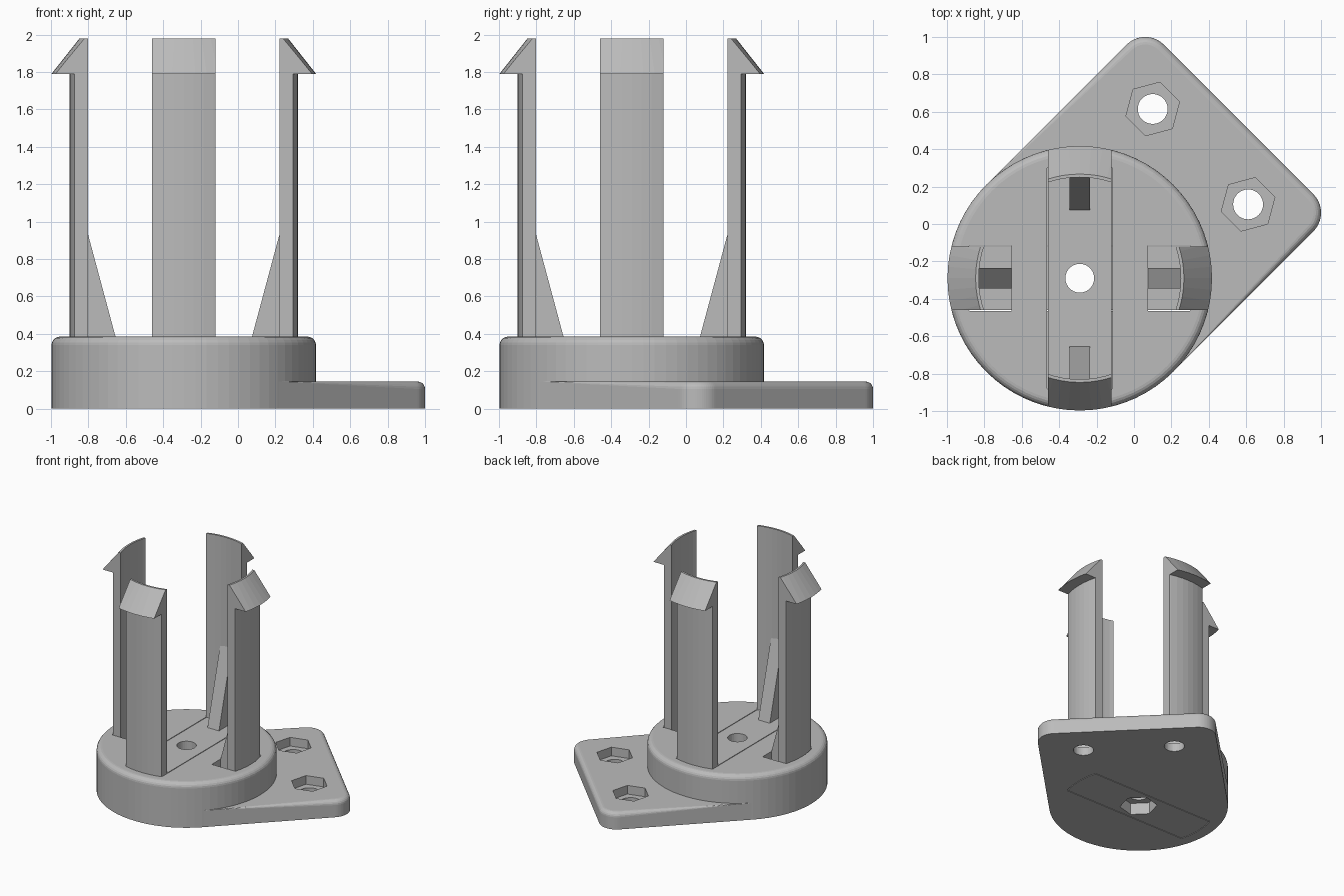
import bpy, bmesh, math
from mathutils import Vector, Matrix

if "Cube" in bpy.data.objects:
    bpy.data.objects.remove(bpy.data.objects["Cube"])

C = -0.29          # disc centre in x and y
SEG = 72
HALF = 0.17        # half width of the clip strips

grey = bpy.data.materials.new("plain grey")
grey.diffuse_color = (0.5, 0.5, 0.5, 1)
grey.use_nodes = True
grey.node_tree.nodes["Principled BSDF"].inputs["Base Color"].default_value = grey.diffuse_color


def finish(bm, name):
    bmesh.ops.recalc_face_normals(bm, faces=bm.faces)
    me = bpy.data.meshes.new(name)
    bm.to_mesh(me)
    bm.free()
    ob = bpy.data.objects.new(name, me)
    bpy.context.collection.objects.link(ob)
    me.materials.append(grey)
    return ob


def lathe(name, profile):
    """Revolve an (r, z) profile that starts and ends on the axis."""
    bm = bmesh.new()
    vs = [bm.verts.new((r, 0, z)) for r, z in profile]
    es = [bm.edges.new(p) for p in zip(vs, vs[1:])]
    bmesh.ops.spin(bm, geom=vs + es, cent=(0, 0, 0), axis=(0, 0, 1),
                   angle=2 * math.pi, steps=SEG, use_merge=True)
    bmesh.ops.remove_doubles(bm, verts=bm.verts, dist=1e-5)
    bmesh.ops.translate(bm, verts=bm.verts, vec=(C, C, 0))
    return finish(bm, name)


def prism(name, x, y, r, z0, z1, n=32, turn=0.0):
    bm = bmesh.new()
    pts = [(x + r * math.cos(turn + 2 * math.pi * i / n),
            y + r * math.sin(turn + 2 * math.pi * i / n)) for i in range(n)]
    f = bm.faces.new([bm.verts.new((px, py, z0)) for px, py in pts])
    top = bmesh.ops.extrude_face_region(bm, geom=[f])["geom"]
    bmesh.ops.translate(bm, vec=(0, 0, z1 - z0),
                        verts=[v for v in top if isinstance(v, bmesh.types.BMVert)])
    return finish(bm, name)


def box(name, hx, hy, z0, z1):
    bm = bmesh.new()
    bmesh.ops.create_cube(bm, size=1)
    for v in bm.verts:
        v.co = (C + v.co.x * 2 * hx, C + v.co.y * 2 * hy,
                z0 + (v.co.z + 0.5) * (z1 - z0))
    return finish(bm, name)


def boolean(ob, tool, op):
    m = ob.modifiers.new("cut", "BOOLEAN")
    m.operation, m.object, m.solver = op, tool, "EXACT"
    bpy.context.view_layer.objects.active = ob
    bpy.ops.object.modifier_apply(modifier=m.name)
    bpy.data.objects.remove(tool, do_unlink=True)
    return ob


def fillet(r, z, f, n=5):
    """Quarter-round from the side (r) to the top (z)."""
    return [(r - f + f * math.cos(a), z - f + f * math.sin(a))
            for a in (i * math.pi / 2 / n for i in range(n + 1))]


def strip(name, along_x, half, r, z0, z1):
    """Round-ended strip across the disc."""
    ob = lathe(name, [(0, z0), (r, z0), (r, z1), (0, z1)])
    hx, hy = (1, half) if along_x else (half, 1)
    return boolean(ob, box("tool", hx, hy, -1, 3), "INTERSECT")


# mounting plate: hull of the disc footprint and two rounded corners
bm = bmesh.new()
rings = [(C, C, 0.7065, 0), (C, C, 0.7065, 0.145)]
for x, y in ((0.06, 0.86), (0.86, 0.06)):
    rings += [(x, y, r, z) for r, z in [(0.14, 0)] + fillet(0.14, 0.145, 0.04)]
for x, y, r, z in rings:
    for i in range(SEG):
        a = 2 * math.pi * i / SEG
        bm.verts.new((x + r * math.cos(a), y + r * math.sin(a), z))
res = bmesh.ops.convex_hull(bm, input=bm.verts)
bmesh.ops.delete(bm, geom=[v for v in bm.verts if not v.link_faces], context="VERTS")
plate = finish(bm, "plate")

# disc with rounded top edge, joined to the plate
base = lathe("base", [(0, 0), (0.707, 0)] + fillet(0.707, 0.385, 0.045) + [(0, 0.385)])
boolean(base, plate, "UNION")

# recesses for the two clip strips and the open windows round the lower one
G = 0.006
boolean(base, strip("tool", False, HALF + G, 0.61 + G, 0.188, 0.6), "DIFFERENCE")
boolean(base, strip("tool", True, HALF + G, 0.61 + G, -0.2, 0.194), "DIFFERENCE")
window = boolean(strip("tool", True, HALF + G, 0.61 + G, 0.1, 0.6),
                 box("tool2", 0.365, 1, 0, 1), "DIFFERENCE")
boolean(base, window, "DIFFERENCE")

# bolt holes with hexagonal nut pockets in the plate
for x, y in ((0.1, 0.615), (0.61, 0.105)):
    boolean(base, prism("tool", x, y, 0.08, -0.2, 0.3), "DIFFERENCE")
    boolean(base, prism("tool", x, y, 0.148, 0.07, 0.3, 6, math.radians(15)), "DIFFERENCE")


def clip(name, along_x, z0, zt):
    """Strip with a hooked arm at each end, gussets and a centre hole."""
    ob = lathe(name, [(0, z0), (0.61, z0), (0.61, 1.79), (0.707, 1.79),
                      (0.557, 1.98), (0.54, 1.98), (0.54, zt), (0, zt)])
    hx, hy = (1, HALF) if along_x else (HALF, 1)
    boolean(ob, box("tool", hx, hy, -1, 3), "INTERSECT")
    for k in (0, 2):
        bm = bmesh.new()
        zl = zt - 0.03
        prof = [(0.365, zl), (0.365, 0.385), (0.545, 1.055), (0.57, 1.055), (0.57, zl)]
        f = bm.faces.new([bm.verts.new((r, -0.055, z)) for r, z in prof])
        g = bmesh.ops.extrude_face_region(bm, geom=[f])["geom"]
        bmesh.ops.translate(bm, vec=(0, 0.11, 0),
                            verts=[v for v in g if isinstance(v, bmesh.types.BMVert)])
        turn = math.pi / 2 * (k + (0 if along_x else 1))
        bm.transform(Matrix.Translation((C, C, 0)) @ Matrix.Rotation(turn, 4, "Z"))
        boolean(ob, finish(bm, "tool"), "UNION")
    return boolean(ob, prism("tool", C, C, 0.077, -0.2, 0.6), "DIFFERENCE")


# lower strip runs along x, upper strip along y
lower = clip("lower_clip", True, 0, 0.19)
boolean(lower, prism("tool", C, C, 0.148, -0.2, 0.1, 6, math.radians(15)), "DIFFERENCE")
clip("upper_clip", False, 0.194, 0.385)
